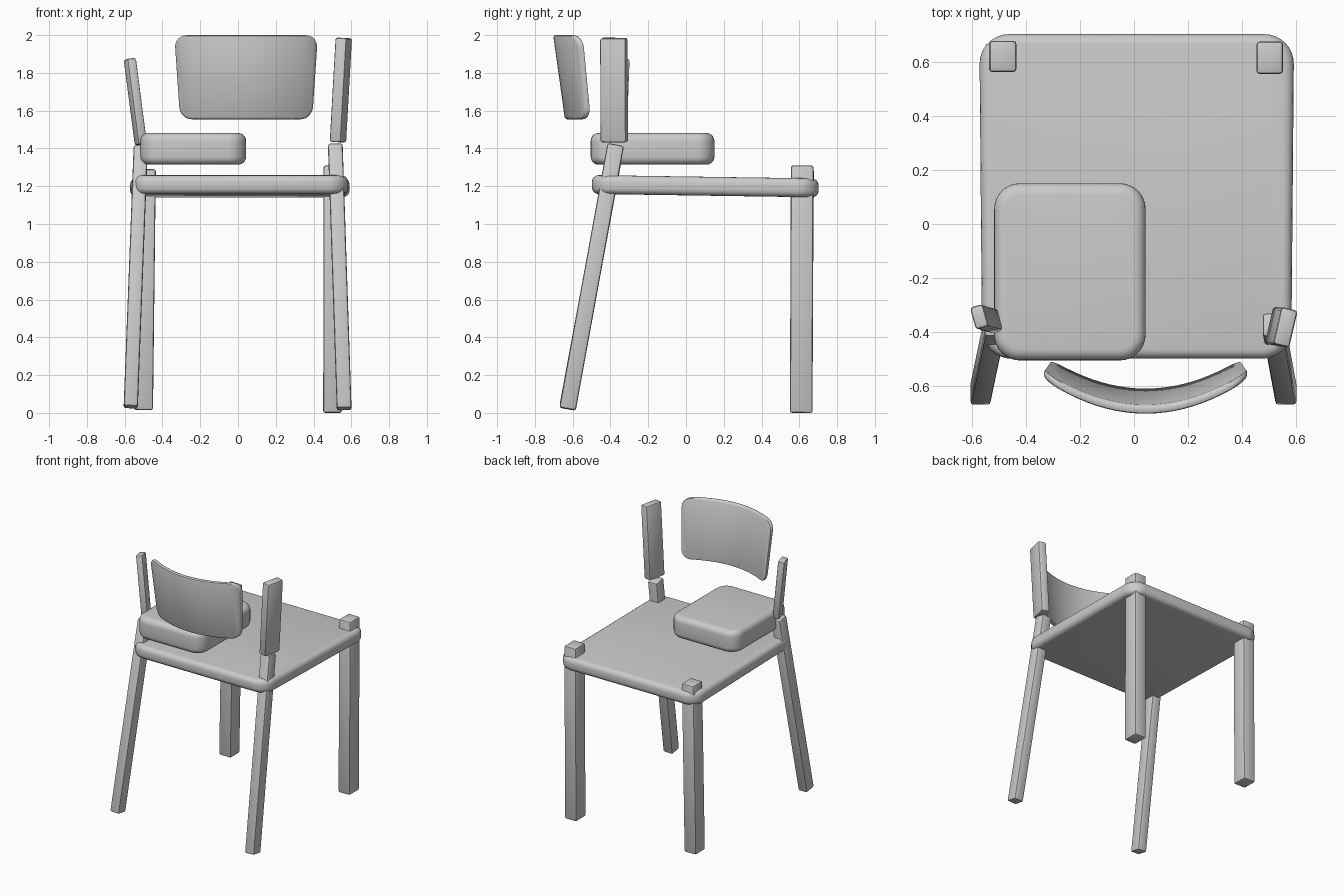
import bpy, bmesh, math
from mathutils import Vector, Matrix

if "Cube" in bpy.data.objects:
    bpy.data.objects.remove(bpy.data.objects["Cube"])


def finish(name, bm, angle=35):
    bmesh.ops.recalc_face_normals(bm, faces=bm.faces)
    mesh = bpy.data.meshes.new(name)
    bm.to_mesh(mesh)
    bm.free()
    ob = bpy.data.objects.new(name, mesh)
    bpy.context.collection.objects.link(ob)
    bpy.ops.object.select_all(action='DESELECT')
    ob.select_set(True)
    bpy.context.view_layer.objects.active = ob
    bpy.ops.object.shade_smooth_by_angle(angle=math.radians(angle))
    return ob


def bar(name, bottom, top, sx, sy, yaw=0, bevel=0.012):
    """Softly bevelled square bar running between two end points."""
    a, b = Vector(bottom), Vector(top)
    d = b - a
    rot = Vector((0, 0, 1)).rotation_difference(d).to_matrix().to_4x4()
    m = (Matrix.Translation((a + b) / 2) @ rot @ Matrix.Rotation(math.radians(yaw), 4, 'Z')
         @ Matrix.Diagonal((sx, sy, d.length, 1)))
    bm = bmesh.new()
    bmesh.ops.create_cube(bm, size=1, matrix=m)
    bmesh.ops.bevel(bm, geom=bm.edges[:], offset=bevel, segments=2, profile=0.5, affect='EDGES')
    return finish(name, bm)


def slab(size, radius, edge, edge_segments=4):
    """Flat slab centred on the origin with rounded corners and rounded rims."""
    bm = bmesh.new()
    bmesh.ops.create_cube(bm, size=1, matrix=Matrix.Diagonal((*size, 1)))
    upright = [e for e in bm.edges if abs(e.verts[0].co.z - e.verts[1].co.z) > 1e-4]
    bmesh.ops.bevel(bm, geom=upright, offset=radius, segments=8, profile=0.5, affect='EDGES')
    rims = [e for e in bm.edges if abs(e.verts[0].co.z - e.verts[1].co.z) < 1e-5
            and any(len(f.verts) > 4 for f in e.link_faces)]
    bmesh.ops.bevel(bm, geom=rims, offset=edge, segments=edge_segments, profile=0.5, affect='EDGES')
    return bm


# Straight legs
bar("straight_leg_left", (-0.50, 0.61, 0.015), (-0.485, 0.62, 1.29), 0.10, 0.115)
bar("straight_leg_right", (0.50, 0.61, 0.0), (0.502, 0.615, 1.31), 0.098, 0.12)

# Splayed legs
bar("splayed_leg_left", (-0.568, -0.627, 0.03), (-0.515, -0.372, 1.41), 0.075, 0.088)
bar("splayed_leg_right", (0.562, -0.627, 0.02), (0.515, -0.372, 1.42), 0.078, 0.088)

# Upper posts
bar("upper_post_left", (-0.514, -0.36, 1.42), (-0.573, -0.343, 1.875), 0.05, 0.085, yaw=16)
bar("upper_post_right", (0.529, -0.38, 1.433), (0.56, -0.382, 1.985), 0.062, 0.14, yaw=-13)

# Seat, slightly narrower and higher toward -y
bm = slab((1.165, 1.2, 0.1), 0.11, 0.035)
for v in bm.verts:
    v.co.x *= 0.99 + 0.015 * v.co.y
    v.co.z += 1.2 - 0.015 * v.co.y
    v.co += Vector((0.01, 0.102, 0))
finish("seat", bm)

# Cushion
bm = slab((0.56, 0.655, 0.168), 0.095, 0.042, 5)
bmesh.ops.translate(bm, verts=bm.verts, vec=(-0.237, -0.177, 1.398))
finish("cushion", bm)

# Curved backrest: slab sliced into strips, tapered, bent and leaned
W, H, T = 0.76, 0.445, 0.034
bm = slab((W, H, T), 0.065, 0.012, 2)
for i in range(-9, 10):
    bmesh.ops.bisect_plane(bm, geom=bm.verts[:] + bm.edges[:] + bm.faces[:],
                           plane_co=(i * W / 21, 0, 0), plane_no=(1, 0, 0))
for v in bm.verts:
    x, h, t = v.co
    s = abs(x) / (W / 2)
    up = h / H
    sag = (0.118 + 0.02 * up) * s ** 2
    v.co = ((0.96 + 0.08 * up) * x + 0.043, -0.655 - 0.062 * up + sag + t, 1.777 + h)
finish("backrest", bm, 40)
